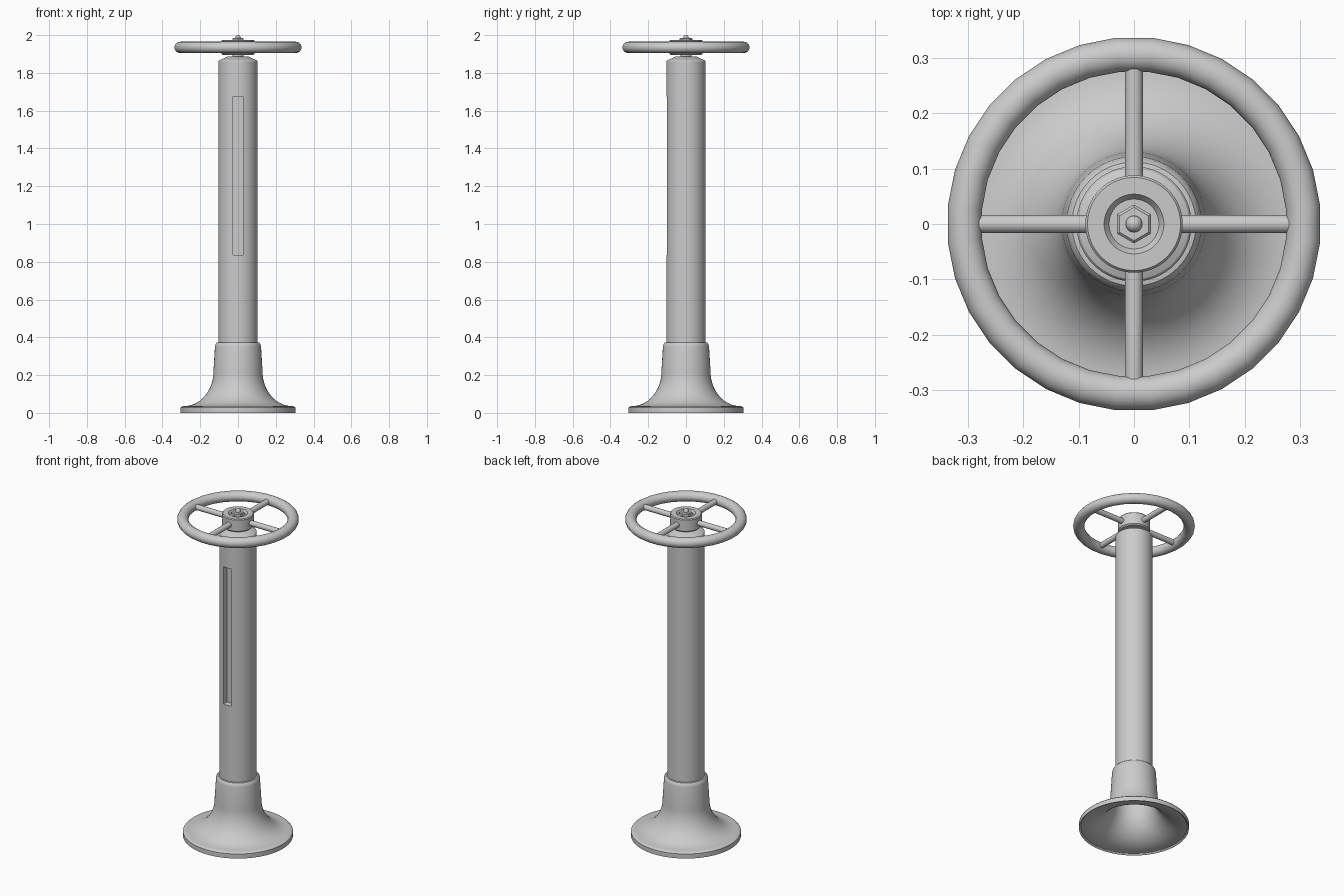
import bpy, bmesh, math
from mathutils import Matrix

cube = bpy.data.objects.get("Cube")
if cube:
    bpy.data.objects.remove(cube, do_unlink=True)

grey = bpy.data.materials.new("light_grey")
grey.use_nodes = True
GREY = (0.6, 0.6, 0.6, 1)
grey.diffuse_color = GREY
grey.node_tree.nodes["Principled BSDF"].inputs["Base Color"].default_value = GREY


def finish(name, bm, angle=35):
    """Turn a bmesh into a shaded, coloured object."""
    bmesh.ops.recalc_face_normals(bm, faces=bm.faces)
    mesh = bpy.data.meshes.new(name)
    bm.to_mesh(mesh)
    bm.free()
    mesh.materials.append(grey)
    obj = bpy.data.objects.new(name, mesh)
    bpy.context.collection.objects.link(obj)
    smooth(obj, angle)
    return obj


def smooth(obj, angle):
    bpy.ops.object.select_all(action="DESELECT")
    obj.select_set(True)
    bpy.context.view_layer.objects.active = obj
    bpy.ops.object.shade_smooth_by_angle(angle=math.radians(angle))


def lathe(name, profile, sides=64, closed=False, turn=0.0, angle=35):
    """Spin a (radius, height) profile around z."""
    bm = bmesh.new()
    pts = [bm.verts.new((r, 0, z)) for r, z in profile]
    edges = [bm.edges.new(pair) for pair in zip(pts, pts[1:])]
    if closed:
        edges.append(bm.edges.new((pts[-1], pts[0])))
    bmesh.ops.rotate(bm, verts=bm.verts, matrix=Matrix.Rotation(turn, 3, "Z"))
    bmesh.ops.spin(bm, geom=pts + edges, axis=(0, 0, 1), cent=(0, 0, 0),
                   angle=math.tau, steps=sides, use_duplicate=False)
    bmesh.ops.remove_doubles(bm, verts=bm.verts, dist=1e-5)
    return finish(name, bm, angle)


# Flared hollow base: a quarter-ellipse sweep between foot and neck
def flare(foot, neck, low, high, steps=14):
    sweep = [math.pi / 2 * i / steps for i in range(steps + 1)]
    return [(foot - (foot - neck) * math.sin(a), high - (high - low) * math.cos(a))
            for a in sweep]


outer = [(0.305, 0), (0.305, 0.028), (0.298, 0.034)] + flare(0.285, 0.13, 0.036, 0.22)
outer += [(0.122, 0.35), (0.119, 0.364), (0.112, 0.372), (0.1, 0.374)]
inner = [(0.1, 0.34), (0.11, 0.22)] + flare(0.295, 0.11, 0.008, 0.2)[::-1]
lathe("flared_base", outer + inner, closed=True)

# Column with a conical cap and a pocket cut into its front
column = lathe("column", [(0, 0.33), (0.104, 0.33), (0.104, 1.86), (0.1, 1.866),
                          (0.052, 1.888), (0, 1.888)])
bm = bmesh.new()
bmesh.ops.create_cube(bm, size=1, matrix=Matrix.Translation((0, -0.118, 1.256))
                      @ Matrix.Diagonal((0.054, 0.1, 0.84, 1)))
cutter = finish("slot_cutter", bm)
cutter.hide_render = True
cut = column.modifiers.new("slot", "BOOLEAN")
cut.operation = "DIFFERENCE"
cut.solver = "EXACT"
cut.object = cutter
bpy.context.view_layer.objects.active = column
bpy.ops.object.modifier_apply(modifier=cut.name)
bpy.data.objects.remove(cutter, do_unlink=True)
smooth(column, 30)

# Stem between column and wheel, ending in a rounded tip
tip = [(0.015 * math.cos(a), 1.985 + 0.015 * math.sin(a))
       for a in (math.pi / 2 * i / 6 for i in range(7))]
lathe("stem", [(0, 1.87), (0.03, 1.87), (0.03, 1.9), (0.015, 1.9)] + tip, sides=32)

# Wheel hub with a dished top
lathe("wheel_hub", [(0, 1.895), (0.08, 1.895), (0.088, 1.902), (0.088, 1.97),
                    (0.084, 1.975), (0.054, 1.975), (0.045, 1.962), (0, 1.962)])

# Hexagonal nut with a chamfered top
lathe("hub_nut", [(0, 1.955), (0.035, 1.955), (0.035, 1.979), (0.03, 1.984),
                  (0, 1.984)], sides=6, turn=math.pi / 2, angle=20)

# Wheel rim
ring = [(0.307 + 0.031 * math.cos(a), 1.935 + 0.03 * math.sin(a))
        for a in (math.tau * i / 16 for i in range(16))]
lathe("wheel_rim", ring, sides=32, closed=True, turn=math.pi / 32, angle=60)

# Four spokes
for i, side in enumerate(("left", "back", "right", "front")):
    bm = bmesh.new()
    bmesh.ops.create_cone(bm, cap_ends=True, segments=16, radius1=0.0165,
                          radius2=0.0165, depth=0.21,
                          matrix=Matrix.Rotation(i * math.pi / 2, 4, "Z")
                          @ Matrix.Translation((0.185, 0, 1.935))
                          @ Matrix.Rotation(math.pi / 2, 4, "Y"))
    finish("spoke_" + side, bm)
